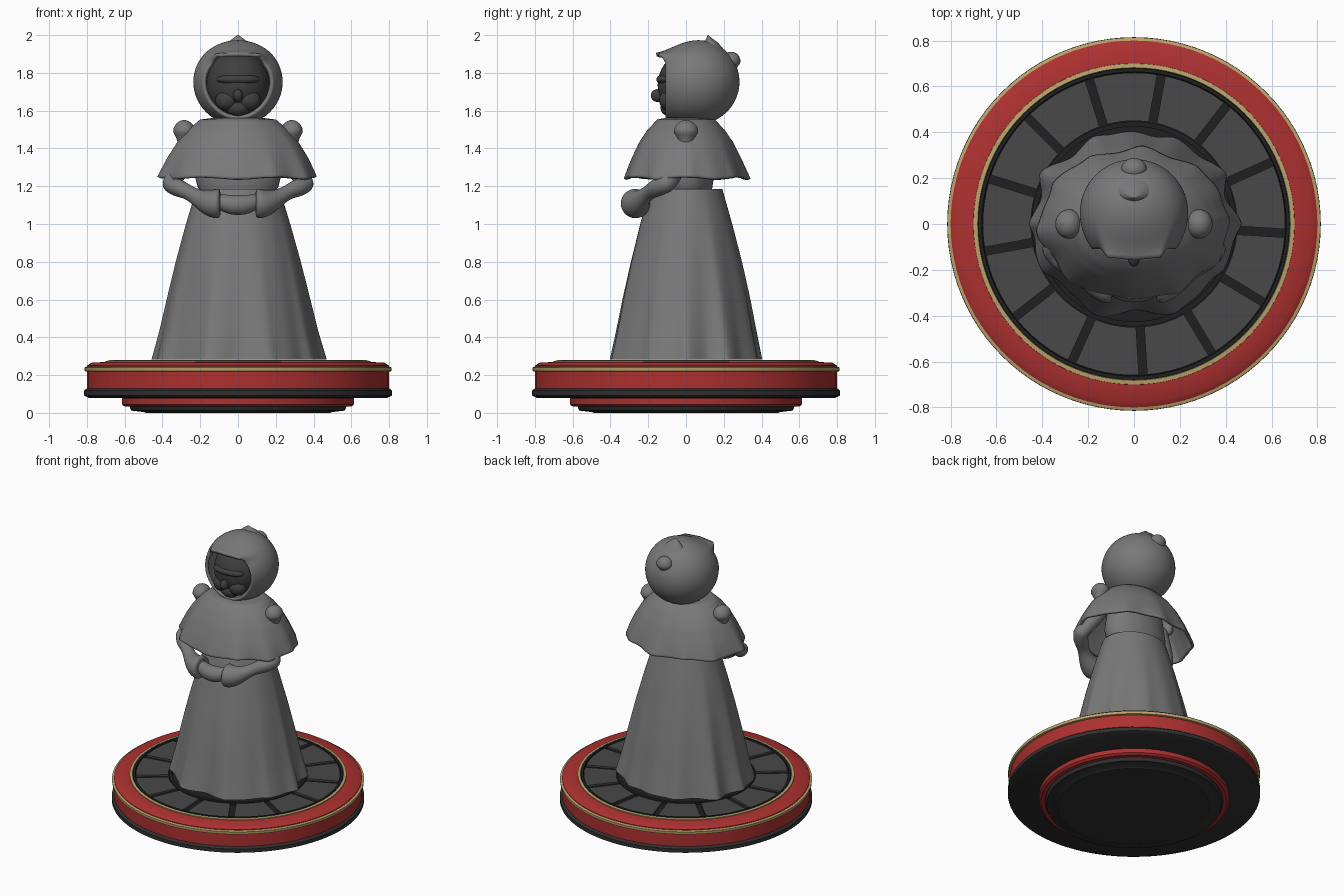
import bpy, bmesh
from math import sin, cos, pi, radians
from mathutils import Vector

if "Cube" in bpy.data.objects:
    bpy.data.objects.remove(bpy.data.objects["Cube"])


def material(name, col):
    m = bpy.data.materials.new(name)
    m.diffuse_color = (*col, 1)
    m.use_nodes = True
    m.node_tree.nodes["Principled BSDF"].inputs["Base Color"].default_value = m.diffuse_color
    return m


RED = material("red", (0.42, 0.03, 0.03))
GOLD = material("gold", (0.5, 0.37, 0.15))
DARK = material("dark", (0.03, 0.03, 0.03))
BLACK = material("black", (0.014, 0.014, 0.014))
CHAR = material("charcoal", (0.065, 0.065, 0.065))
FACE = material("face_dark", (0.05, 0.05, 0.05))
CLOTH = material("cloth_grey", (0.19, 0.19, 0.19))


def finish(name, bm, mat=CLOTH, angle=35):
    bmesh.ops.recalc_face_normals(bm, faces=bm.faces)
    me = bpy.data.meshes.new(name)
    bm.to_mesh(me)
    bm.free()
    me.shade_smooth()
    me.set_sharp_from_angle(angle=radians(angle))
    ob = bpy.data.objects.new(name, me)
    bpy.context.collection.objects.link(ob)
    me.materials.append(mat)
    return ob


def rings(name, loops, mat=CLOTH, cap=(True, True), wrap=False, angle=35):
    """Skin a list of equal-length closed loops."""
    bm = bmesh.new()
    vs = [[bm.verts.new(p) for p in l] for l in loops]
    n = len(vs[0])
    for a, b in list(zip(vs, vs[1:])) + ([(vs[-1], vs[0])] if wrap else []):
        for i in range(n):
            j = (i + 1) % n
            bm.faces.new((a[i], a[j], b[j], b[i]))
    if not wrap:
        if cap[0]:
            bm.faces.new(vs[0])
        if cap[1]:
            bm.faces.new(vs[-1])
    return finish(name, bm, mat, angle)


def ellipse(rx, ry, z, n=48, yc=0.0):
    return [(rx * cos(2 * pi * i / n), yc + ry * sin(2 * pi * i / n), z) for i in range(n)]


def lathe(name, prof, mat, wrap=False):
    return rings(name, [ellipse(r, r, z, 96) for r, z in prof], mat, wrap=wrap)


def ball(name, c, s, mat=CLOTH, point=0.0):
    """Ellipsoid; point > 0 draws the lower pole down into a teardrop tip."""
    bm = bmesh.new()
    bmesh.ops.create_uvsphere(bm, u_segments=32, v_segments=20, radius=1)
    for v in bm.verts:
        x, y, z = v.co
        if z < 0 and point:
            k = 1 - 0.3 * sin(pi * min(1, -z))
            x, y, z = x * k, y * k, z * (1 + point)
        v.co = (c[0] + x * s[0], c[1] + y * s[1], c[2] + z * s[2])
    return finish(name, bm, mat, 60)


def tube(name, pts, n=12):
    """Rounded tube through (x, y, z, radius) points."""
    P = [Vector(p[:3]) for p in pts]
    loops = []
    for i, p in enumerate(P):
        d = (P[min(i + 1, len(P) - 1)] - P[max(i - 1, 0)]).normalized()
        a = d.cross(Vector((0, 1, 0.3))).normalized()
        b = d.cross(a)
        loops.append([p + pts[i][3] * (a * cos(2 * pi * k / n) + b * sin(2 * pi * k / n))
                      for k in range(n)])
    ob = rings(name, loops, angle=180)
    m = ob.modifiers.new("smooth", "SUBSURF")
    m.levels = m.render_levels = 2
    return ob


def lerp(table, t):
    f = t * (len(table) - 1)
    i = min(int(f), len(table) - 2)
    return [a + (b - a) * (f - i) for a, b in zip(table[i], table[i + 1])]


# Stepped round base
lathe("base_foot", [(.49, 0), (.495, .004), (.565, .012), (.575, .035), (.60, .035)], DARK)
lathe("base_foot_band", [(.60, .034), (.615, .045), (.615, .075), (.60, .085)], RED)
lathe("base_lower_rim", [(.79, .08), (.815, .092), (.815, .118), (.80, .13)], DARK)
lathe("base_drum", [(.80, .125), (.80, .218)], RED)
lathe("base_gold_rim", [(.79, .216), (.812, .221), (.814, .24), (.797, .246)], GOLD)
lathe("base_top_rim", [(.80, .24), (.80, .25), (.775, .266), (.69, .27), (.69, .235)], RED, True)
lathe("gold_ring", [(.702, .255), (.70, .275), (.682, .277), (.676, .255)], GOLD, True)
lathe("dark_ring", [(.681, .25), (.679, .279), (.664, .279), (.66, .25)], BLACK, True)
lathe("base_floor", [(.67, .247), (.67, .26)], BLACK)
lathe("inner_ring", [(.447, .25), (.447, .275), (.425, .275), (.425, .25)], BLACK, True)

# Thirteen floor tiles
bm = bmesh.new()
for k in range(13):
    a0 = radians(-3.5) + 2 * pi * k / 13
    outline = []
    for r, order in ((.45, range(7)), (.66, reversed(range(7)))):
        g = .018 / r
        outline += [(r, a0 + g + (2 * pi / 13 - 2 * g) * s / 6) for s in order]
    lo, hi = [[bm.verts.new((r * cos(a), r * sin(a), z)) for r, a in outline] for z in (.25, .272)]
    bm.faces.new(lo)
    bm.faces.new(hi)
    for i in range(14):
        j = (i + 1) % 14
        bm.faces.new((lo[i], lo[j], hi[j], hi[i]))
finish("floor_tiles", bm, CHAR)


def fold(a):
    """Irregular cloth folds around the body."""
    ridge = 1 - 2 * (sin(5 * a + .5 * sin(2 * a)) ** 2 + .01) ** .5
    return .55 * ridge + .35 * cos(7 * a + 1) + .2 * sin(13 * a)


def drape(name, table, steps, amp, power, phase, wave, cap):
    N, loops = 144, []
    for s in range(steps + 1):
        t = s / steps
        rx, ry, z = lerp(table, t)
        loop = []
        for i in range(N):
            a = 2 * pi * i / N
            k = 1 + amp * t ** power * fold(a + phase)
            loop.append((rx * cos(a) * k, ry * sin(a) * k, z + wave * t ** 3 * cos(6 * a)))
        loops.append(loop)
    return rings(name, loops, cap=cap, angle=60)


# Skirt with folds deepening toward the hem
drape("skirt", [(.22, .192, 1.185), (.275, .245, 1.0), (.328, .297, .80), (.372, .34, .61),
                (.412, .375, .43), (.45, .405, .283)], 24, .07, 1.2, 0, 0, (True, True))

# Torso between skirt and cape
rings("torso", [ellipse(rx, ry, z, 48, .01) for rx, ry, z in
                ((.19, .125, 1.15), (.215, .13, 1.2), (.23, .14, 1.26), (.2, .12, 1.45))])

# Shoulder cape: hollow, with a wavy hem
ob = drape("shoulder_cape", [(.13, .11, 1.562), (.20, .152, 1.553), (.267, .205, 1.498),
                             (.322, .25, 1.43), (.37, .288, 1.35), (.40, .315, 1.285),
                             (.415, .33, 1.245)], 18, .045, 2, 1.1, .006, (True, False))
m = ob.modifiers.new("thickness", "SOLIDIFY")
m.thickness, m.offset = .016, -1

# Hood: sphere open at the front, with a flat-edged brim above the face
loops = []
for s in range(37):
    t = s / 36
    th = .04 + t * (radians(133) - .04)
    loop = []
    for i in range(80):
        a = 2 * pi * i / 80
        x, y, z = .236 * sin(th) * sin(a), .05 + .233 * cos(th), 1.752 + .226 * sin(th) * cos(a)
        up = max(0, min(1, (cos(a) - .6) / .15)) * t ** 6     # brim
        down = max(0, -cos(a)) * t ** 6                       # chin dip
        side = abs(sin(a)) ** 3 * t ** 8 * .01
        z += up * (1.905 - z) * .9 - .03 * down
        loop.append((x + side * (1 if x > 0 else -1), y - .05 * up * (1 - abs(x) * 2.5), z))
    loops.append(loop)
ob = rings("hood", loops, cap=(True, False), angle=60)
m = ob.modifiers.new("thickness", "SOLIDIFY")
m.thickness, m.offset = .02, -1

# Knob and pointed crest on the hood
knob = ball("hood_back_knob", (0, 0, 0), (.056, .05, .05), point=1.2)
knob.location, knob.rotation_euler = (0, .238, 1.862), (radians(-12), 0, 0)
rings("hood_crest", [ellipse(w, d, z, 24, yc) for w, d, yc, z in
                     ((.085, .06, .135, 1.93), (.055, .035, .132, 1.962),
                      (.025, .014, .122, 1.984), (.003, .002, .117, 2.0))], angle=60)

# Dark face inside the hood
ball("face", (0, .03, 1.735), (.168, .18, .185), FACE)
ball("nose", (0, -.15, 1.68), (.026, .036, .034), FACE)
ball("brow", (0, -.105, 1.765), (.115, .052, .03), FACE)
ball("chin", (0, -.085, 1.615), (.065, .05, .045), FACE)

for side, label in ((-1, "left"), (1, "right")):
    ball(label + "_cheek", (side * .06, -.09, 1.655), (.06, .052, .055), FACE)
    # Teardrop shoulder knobs
    ball(label + "_shoulder_knob", (side * .285, 0, 1.488), (.058, .064, .062), point=.75)
    # Bent arm: elbow puff under the cape, narrow forearm, flared hanging sleeve
    tube(label + "_sleeve", [(side * x, y, z, r) for x, y, z, r in (
        (.22, .0, 1.42, .04), (.27, -.03, 1.34, .045), (.335, -.075, 1.25, .055),
        (.362, -.11, 1.205, .062), (.325, -.15, 1.195, .056), (.265, -.195, 1.17, .036),
        (.21, -.235, 1.135, .048), (.15, -.262, 1.108, .074), (.10, -.27, 1.108, .088),
        (.092, -.27, 1.108, .06))])
    # Cloth tip hanging from the sleeve opening
    tip = ball(label + "_sleeve_tip", (side * .12, -.268, 1.13), (.045, .045, .04), point=1.15)

# Clasped hands
tube("clasped_hands", [(-.13, -.26, 1.13, .03), (-.085, -.275, 1.115, .045), (-.04, -.287, 1.102, .054),
                       (0, -.29, 1.10, .056), (.04, -.287, 1.102, .054), (.085, -.275, 1.115, .045),
                       (.13, -.26, 1.13, .03)])
